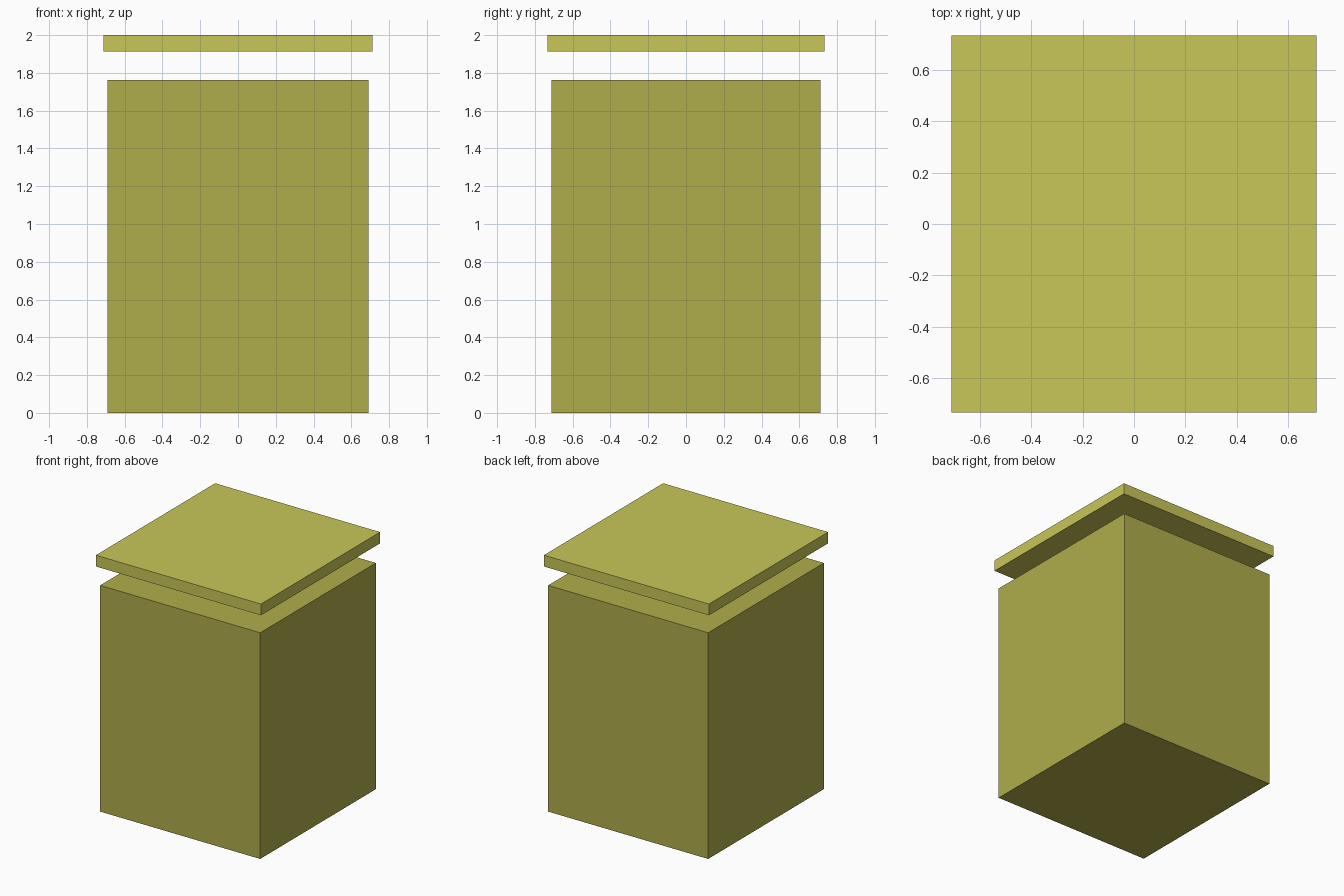
import bpy

if "Cube" in bpy.data.objects:
    bpy.data.objects.remove(bpy.data.objects["Cube"])


def material(name, color):
    mat = bpy.data.materials.new(name)
    mat.diffuse_color = color
    mat.use_nodes = True
    mat.node_tree.nodes["Principled BSDF"].inputs["Base Color"].default_value = mat.diffuse_color
    return mat


def box(name, width, depth, z0, z1, mat):
    """Box centred on x and y, spanning z0 to z1."""
    bpy.ops.mesh.primitive_cube_add(size=1, location=(0, 0, (z0 + z1) / 2))
    ob = bpy.context.object
    ob.name = name
    ob.scale = (width, depth, z1 - z0)
    bpy.ops.object.transform_apply(location=False, rotation=False, scale=True)
    ob.data.materials.append(mat)
    return ob


# Tall container body
box("box_body", 1.38, 1.424, 0.0, 1.762, material("body_yellow", (0.43, 0.42, 0.07, 1)))

# Slightly wider lid floating above the body
box("box_lid", 1.422, 1.467, 1.912, 2.0, material("lid_yellow", (0.58, 0.57, 0.10, 1)))
